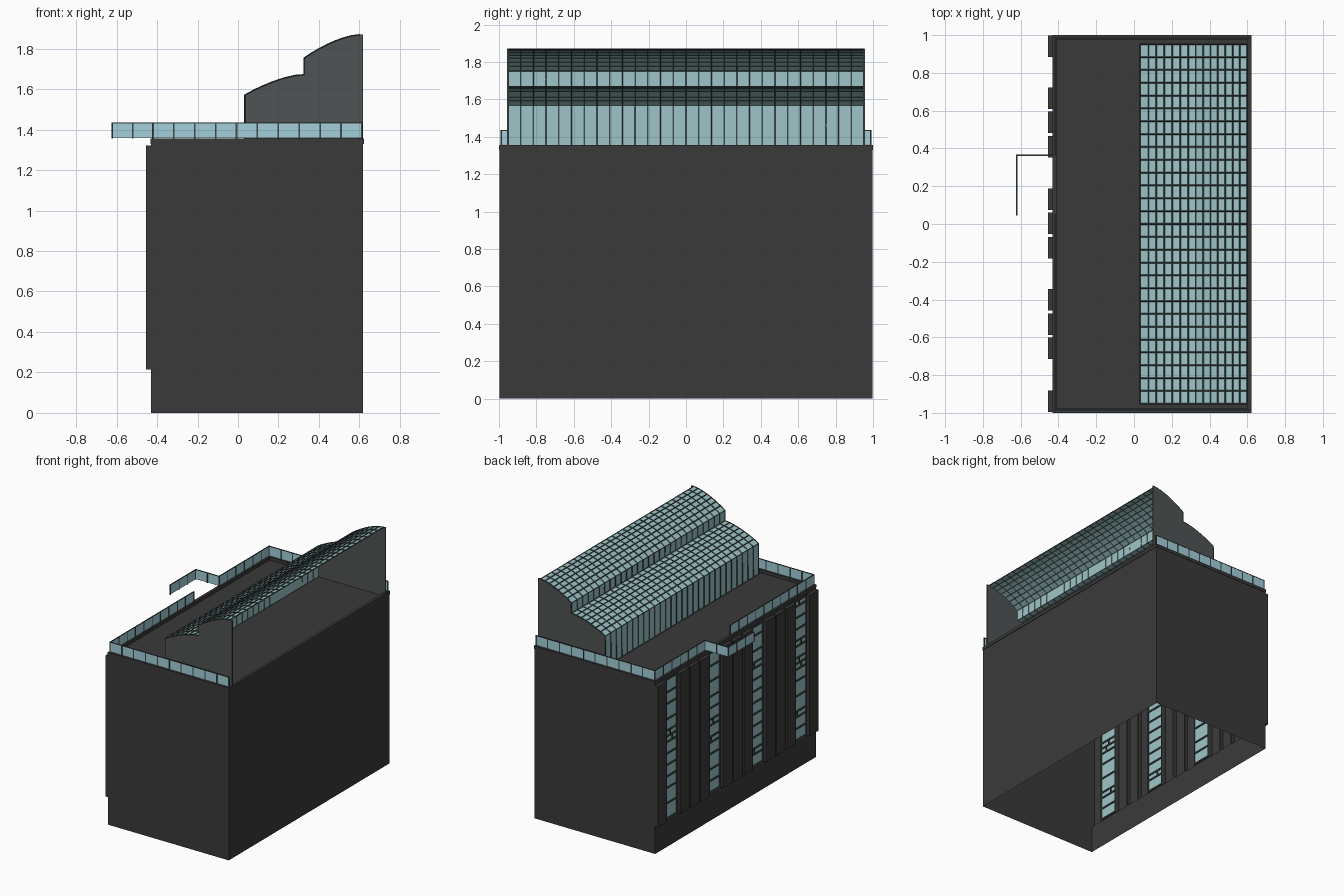
import bpy, random

if "Cube" in bpy.data.objects:
    bpy.data.objects.remove(bpy.data.objects["Cube"])
random.seed(4)


def material(name, rgb):
    m = bpy.data.materials.new(name)
    m.diffuse_color = (*rgb, 1)
    m.use_nodes = True
    m.node_tree.nodes["Principled BSDF"].inputs["Base Color"].default_value = m.diffuse_color
    return m


DARK = material("dark_cladding", (0.042, 0.042, 0.042))
GREY = material("grey_end_wall", (0.08, 0.088, 0.088))
GLASS = material("glass", (0.34, 0.56, 0.58))
RAIL = material("rail_glass", (0.36, 0.63, 0.71))
FRAME = material("frame", (0.05, 0.065, 0.065))


def make(name, verts, faces, mat):
    me = bpy.data.meshes.new(name)
    me.from_pydata(verts, [], faces)
    me.materials.append(mat)
    ob = bpy.data.objects.new(name, me)
    bpy.context.collection.objects.link(ob)
    return ob


class Parts:
    """Collects boxes and quads into one mesh."""
    def __init__(self):
        self.v, self.f = [], []

    def quad(self, *pts):
        n = len(self.v)
        self.v += pts
        self.f.append((n, n + 1, n + 2, n + 3))

    def box(self, x0, x1, y0, y1, z0, z1, open_back=False):
        n = len(self.v)
        self.v += [(x, y, z) for z in (z0, z1)
                   for x, y in ((x0, y0), (x1, y0), (x1, y1), (x0, y1))]
        fs = [(3, 2, 1, 0), (4, 5, 6, 7), (0, 1, 5, 4), (2, 3, 7, 6), (3, 0, 4, 7)]
        if not open_back:
            fs.append((1, 2, 6, 5))
        self.f += [tuple(n + i for i in f) for f in fs]

    def done(self, name, mat):
        return make(name, self.v, self.f, mat)


# Main dimensions
XL, XR, Y = -0.43, 0.618, 0.997
ROOF, TOP, P0, P1 = 1.33, 1.355, 0.215, 1.322

# Outer walls and roof deck, open underneath
w = Parts()
w.quad((XL, -Y, 0), (XR, -Y, 0), (XR, -Y, ROOF), (XL, -Y, ROOF))
w.quad((XR, Y, 0), (XL, Y, 0), (XL, Y, ROOF), (XR, Y, ROOF))
w.quad((XR, -Y, 0), (XR, Y, 0), (XR, Y, ROOF), (XR, -Y, ROOF))
w.quad((XL, -Y, ROOF), (XR, -Y, ROOF), (XR, Y, ROOF), (XL, Y, ROOF))
for z0, z1 in ((0, P0), (P1, ROOF)):
    w.quad((XL, Y, z0), (XL, -Y, z0), (XL, -Y, z1), (XL, Y, z1))
w.done("walls_and_roof", DARK)

# Low parapet around the roof
p = Parts()
p.box(-0.432, -0.41, -1, 1, ROOF, TOP)
p.box(0.6, 0.622, -1, 1, ROOF, TOP)
for s in (-1, 1):
    p.box(-0.41, 0.6, min(s, s * 0.978), max(s, s * 0.978), ROOF, TOP)
p.done("parapet", DARK)

# Pilasters on the left facade: groups of three and one at each end
centres = [-0.938, 0.941] + [c + d for c in (-0.53, 0.003, 0.538) for d in (-0.128, 0, 0.128)]
centres.sort()
spans = [(c - 0.057, c + 0.057) for c in centres]
pil, gaps, windows = Parts(), Parts(), []
for a, b in spans:
    pil.box(-0.455, XL, a, b, P0, P1, open_back=True)
edges = [-Y] + [e for s in spans for e in s] + [Y]
for a, b in zip(edges[::2], edges[1::2]):
    if b - a > 0.1:
        windows.append((a, b))
    elif b > a:
        gaps.quad((XL, b, P0), (XL, a, P0), (XL, a, P1), (XL, b, P1))
pil.done("pilasters", DARK)
gaps.done("pilaster_joints", DARK)

# Tall window strips with irregular glazing bars
glass, bars = Parts(), Parts()
for a, b in windows:
    glass.quad((-0.425, b, P0), (-0.425, a, P0), (-0.425, a, P1), (-0.425, b, P1))
    for y in (a, b - 0.008):
        bars.box(-0.432, -0.418, y, y + 0.008, P0, P1)
    z = P0
    while z < P1 - 0.03:
        bars.box(-0.432, -0.418, a, b, z, z + 0.012)
        h = random.choice((0.045, 0.09, 0.09, 0.12))
        if h < 0.05:
            y = a + (b - a) * random.choice((0.35, 0.5, 0.65))
            bars.box(-0.432, -0.418, y, y + 0.008, z, min(z + h, P1))
        z += h
    bars.box(-0.432, -0.418, a, b, P1 - 0.015, P1)
glass.done("window_strips", GLASS)
bars.done("window_bars", FRAME)


# Greenhouse cross-section: two stepped quarter arches, open at the back
def arch(x0, x1, z0, z1, n=7):
    return [(x0 + (x1 - x0) * i / n, z0 + (z1 - z0) * (1 - (1 - i / n) ** 1.6))
            for i in range(n + 1)]


prof = [(0.036, ROOF)] + arch(0.036, 0.328, 1.57, 1.67) + arch(0.328, 0.6, 1.752, 1.866)
COLS, W = 28, 0.952
gv = [(x, -W + 2 * W * j / COLS, z) for j in range(COLS + 1) for x, z in prof]
n = len(prof)
gf = [(j * n + i, j * n + i + 1, (j + 1) * n + i + 1, (j + 1) * n + i)
      for j in range(COLS) for i in range(n - 1)]
gf = [f[::-1] for f in gf]
make("greenhouse_glass", gv, gf, GLASS)
mull = make("greenhouse_mullions", gv, gf, FRAME)
mod = mull.modifiers.new("bars", "WIREFRAME")
mod.thickness = 0.008
mod.offset = -0.5
mod.use_boundary = True

# Greenhouse end walls
outline = prof + [(0.6, 1.87), (0.618, 1.87), (0.618, ROOF)]
k = len(outline)
for name, y0, y1 in (("end_wall_front", -0.956, -0.946), ("end_wall_back", 0.946, 0.956)):
    v = [(x, y, z) for y in (y0, y1) for x, z in outline]
    f = [tuple(range(k))[::-1], tuple(range(k, 2 * k))]
    f += [(i, (i + 1) % k, (i + 1) % k + k, i + k) for i in range(k)]
    make(name, v, f, GREY)

# Glass railing with posts, stepping out to a balcony on the left
panes, posts = Parts(), Parts()
Z0, Z1, T, R = TOP, 1.435, 0.002, 0.004
runs = [[(0.612, 0.987), (-0.42, 0.987), (-0.42, 0.365), (-0.622, 0.365), (-0.622, 0.05)],
        [(-0.42, 0.05), (-0.42, -0.987), (0.612, -0.987)]]
for run in runs:
    for (ax, ay), (bx, by) in zip(run, run[1:]):
        x0, x1, y0, y1 = min(ax, bx), max(ax, bx), min(ay, by), max(ay, by)
        panes.box(x0 - T, x1 + T, y0 - T, y1 + T, Z0 + 0.004, Z1 - 0.004)
        posts.box(x0 - R, x1 + R, y0 - R, y1 + R, Z1 - 0.004, Z1)
        m = max(1, round((x1 - x0 + y1 - y0) / 0.104))
        for i in range(m + 1):
            x, y = ax + (bx - ax) * i / m, ay + (by - ay) * i / m
            posts.box(x - R, x + R, y - R, y + R, Z0, Z1 - 0.004)
panes.done("railing_glass", RAIL)
posts.done("railing_posts", FRAME)
